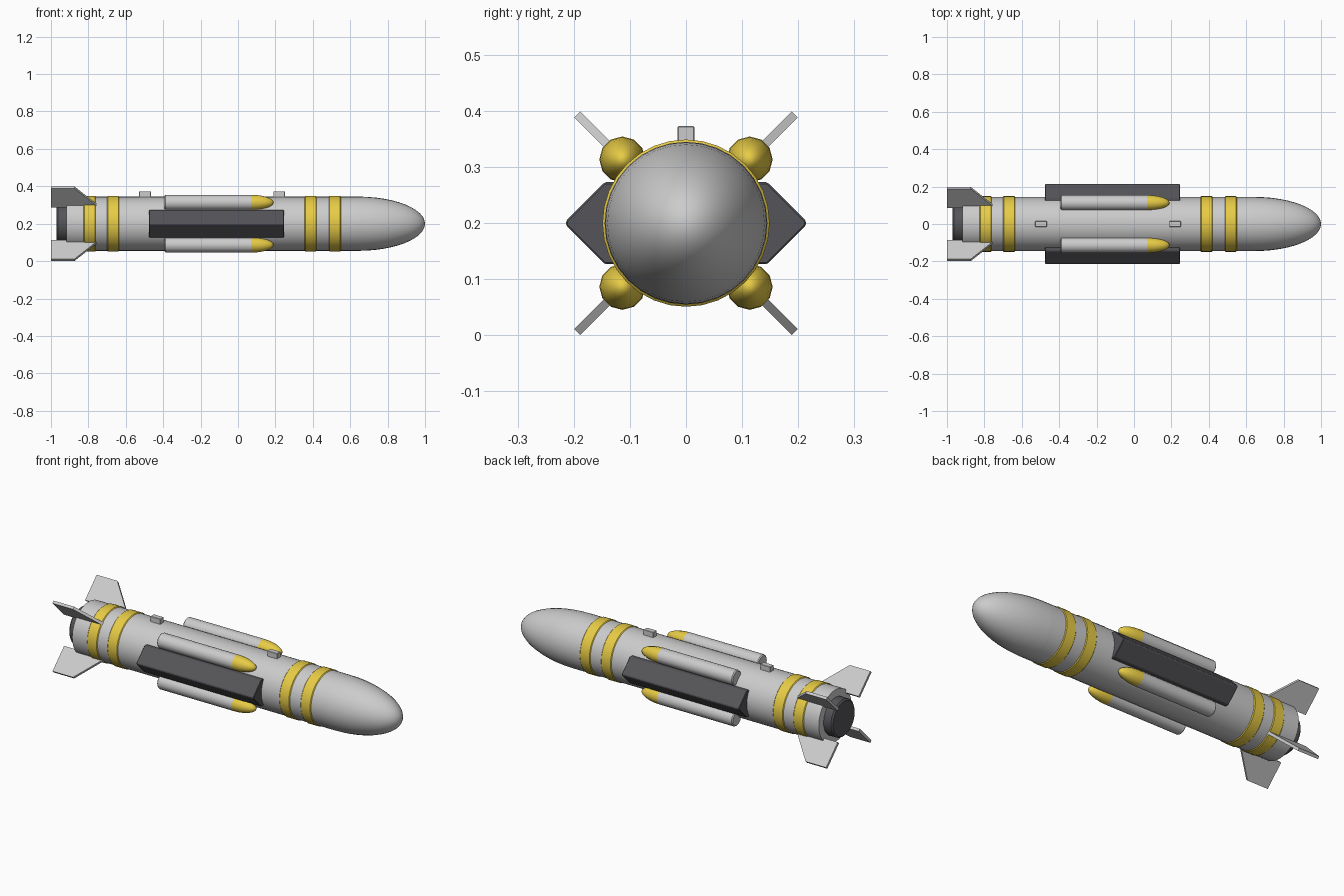
import bpy
import bmesh
from math import sin, cos, pi, radians
from mathutils import Matrix, Vector

if "Cube" in bpy.data.objects:
    bpy.data.objects.remove(bpy.data.objects["Cube"])

AXIS_Z = 0.2


def material(name, rgb):
    m = bpy.data.materials.new(name)
    m.diffuse_color = (*rgb, 1)
    m.use_nodes = True
    m.node_tree.nodes["Principled BSDF"].inputs["Base Color"].default_value = m.diffuse_color
    return m


YELLOW = material("yellow", (0.8, 0.6, 0.06))
DARK = material("dark", (0.09, 0.09, 0.1))


def finish(name, bm, mat=None, smooth=True):
    bmesh.ops.recalc_face_normals(bm, faces=bm.faces)
    me = bpy.data.meshes.new(name)
    bm.to_mesh(me)
    bm.free()
    ob = bpy.data.objects.new(name, me)
    bpy.context.collection.objects.link(ob)
    if mat:
        me.materials.append(mat)
    if smooth:
        bpy.ops.object.select_all(action='DESELECT')
        ob.select_set(True)
        bpy.context.view_layer.objects.active = ob
        bpy.ops.object.shade_smooth_by_angle(angle=radians(35))
    return ob


def lathe(name, profile, sides, mat=None, y=0.0, z=AXIS_Z):
    """Revolve (x, radius) points about an x-parallel axis; radius 0 is a pole."""
    bm = bmesh.new()
    rings = []
    for x, r in profile:
        n = sides if r > 0 else 1
        rings.append([bm.verts.new((x, y + r * sin(2 * pi * i / sides), z + r * cos(2 * pi * i / sides)))
                      for i in range(n)])
    for a, b in zip(rings, rings[1:]):
        for i in range(sides):
            j = (i + 1) % sides
            quad = [a[i % len(a)], a[j % len(a)], b[j % len(b)], b[i % len(b)]]
            bm.faces.new(list(dict.fromkeys(quad)))
    for ring in (rings[0], rings[-1]):
        if len(ring) > 1:
            bm.faces.new(ring)
    return finish(name, bm, mat)


def dome(x0, x1, r, steps):
    """Elliptical nose profile."""
    pts = [(x0 + (x1 - x0) * sin(pi / 2 * k / steps), r * cos(pi / 2 * k / steps)) for k in range(steps)]
    return pts + [(x1, 0)]


def prism(name, points, offset, matrix, mat=None, bevel=0.0):
    """Extrude a flat outline by an offset, then place it."""
    bm = bmesh.new()
    face = bm.faces.new([bm.verts.new(p) for p in points])
    ext = bmesh.ops.extrude_face_region(bm, geom=[face])
    bmesh.ops.translate(bm, vec=offset, verts=[v for v in ext["geom"] if isinstance(v, bmesh.types.BMVert)])
    bmesh.ops.recalc_face_normals(bm, faces=bm.faces)
    if bevel:
        bmesh.ops.bevel(bm, geom=bm.edges[:], offset=bevel, segments=1, affect='EDGES')
    bm.transform(matrix)
    return finish(name, bm, mat, smooth=False)


# Main body, nose and tail nozzle
lathe("body", [(-0.917, 0.145), (0.64, 0.145)], 32)
lathe("nose_cone", dome(0.64, 1.0, 0.145, 12), 32)
lathe("tail_nozzle", [(-0.97, 0.095), (-0.962, 0.103), (-0.91, 0.103)], 32, DARK)

# Painted raised bands
for i, x in enumerate((-0.793, -0.668, 0.388, 0.518)):
    lathe(f"band_{i + 1}", [(x - 0.033, 0.144), (x - 0.028, 0.149), (x + 0.028, 0.149), (x + 0.033, 0.144)],
          32, YELLOW)

# Diagonal tubes with rounded tips, and tail fins
for i in range(4):
    a = radians(45 + 90 * i)
    y, z = 0.1605 * cos(a), AXIS_Z + 0.1605 * sin(a)
    lathe(f"tube_{i + 1}", [(-0.392, 0.036), (-0.387, 0.041), (0.07, 0.041)], 12, None, y, z)
    lathe(f"tube_tip_{i + 1}", dome(0.07, 0.19, 0.041, 6), 12, YELLOW, y, z)
    place = Matrix.Translation((0, 0, AXIS_Z)) @ Matrix.Rotation(a, 4, 'X')
    outline = [(-1.0, 0.13), (-0.745, 0.13), (-0.76, 0.147), (-0.874, 0.274), (-1.0, 0.274)]
    prism(f"tail_fin_{i + 1}", [(x, r, -0.0075) for x, r in outline], Vector((0, 0, 0.015)), place)

# Wedge-shaped side fairings
for side, s in (("front", -1), ("back", 1)):
    outline = [(0.11, 0.073), (0.145, 0.073), (0.214, 0.004), (0.214, -0.004), (0.145, -0.073), (0.11, -0.073)]
    prism(f"side_fairing_{side}", [(-0.475, s * y, z) for y, z in outline], Vector((0.72, 0, 0)),
          Matrix.Translation((0, 0, AXIS_Z)), DARK, 0.003)

# Suspension lugs on top
for i, x in enumerate((-0.497, 0.22)):
    outline = [(x - 0.031, 0.33), (x + 0.031, 0.33), (x + 0.031, 0.373), (x - 0.031, 0.373)]
    prism(f"lug_{i + 1}", [(px, -0.015, pz) for px, pz in outline], Vector((0, 0.03, 0)), Matrix(), None, 0.002)
